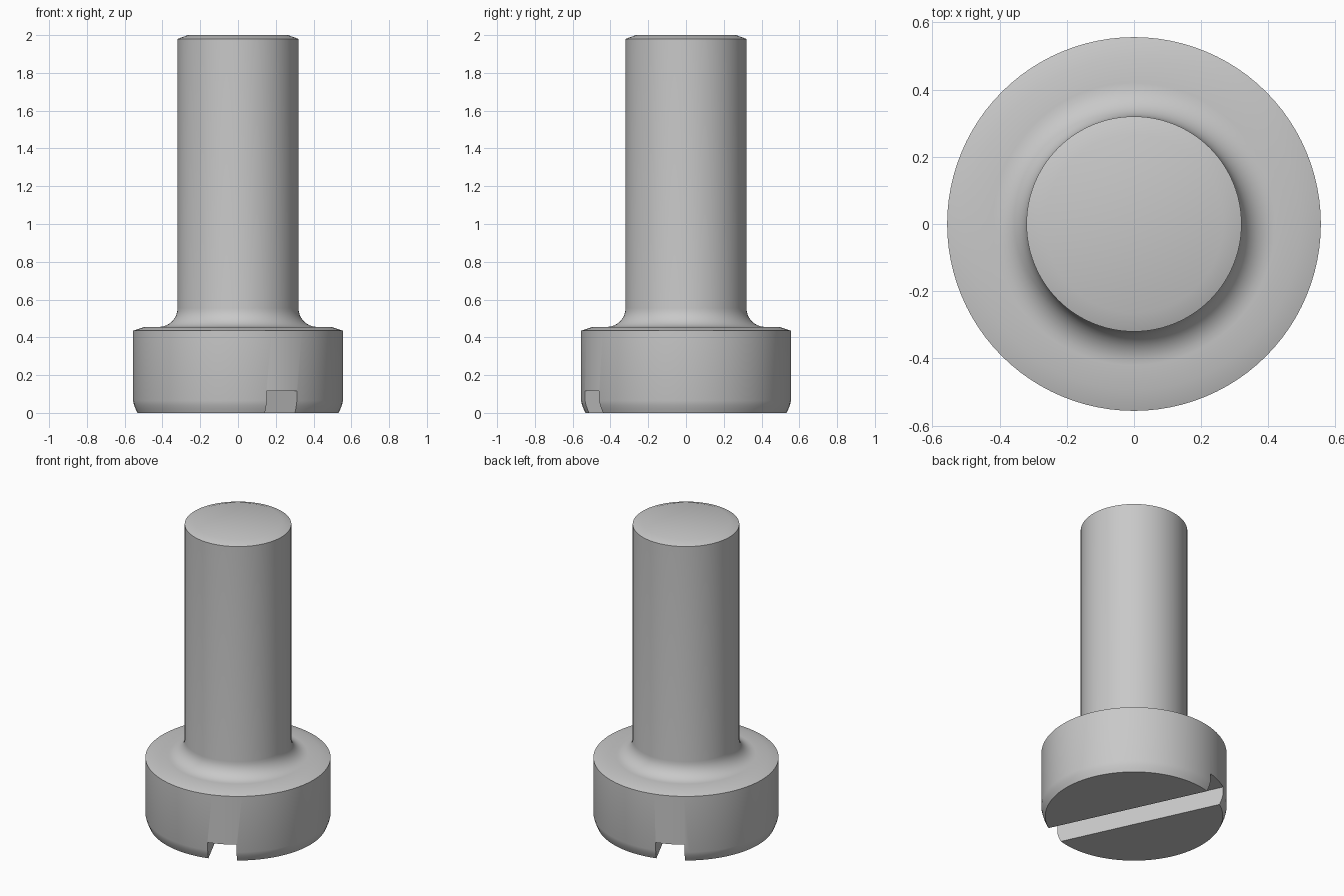
import bpy, bmesh, math
from mathutils import Matrix, Vector

if "Cube" in bpy.data.objects:
    bpy.data.objects.remove(bpy.data.objects["Cube"], do_unlink=True)

SHAFT_R, HEAD_R, HEAD_TOP, FILLET = 0.32, 0.556, 0.455, 0.1
SLOT_WIDTH, SLOT_DEPTH, SLOT_ANGLE = 0.176, 0.115, math.radians(-65)

# Plain steel
steel = bpy.data.materials.new("steel_grey")
steel.use_nodes = True
colour = (0.58, 0.58, 0.58, 1)
steel.diffuse_color = colour
steel.node_tree.nodes["Principled BSDF"].inputs["Base Color"].default_value = colour


def make_object(name, bm):
    bmesh.ops.recalc_face_normals(bm, faces=bm.faces)
    mesh = bpy.data.meshes.new(name)
    bm.to_mesh(mesh)
    bm.free()
    mesh.materials.append(steel)
    obj = bpy.data.objects.new(name, mesh)
    bpy.context.collection.objects.link(obj)
    return obj


# Turned profile as (radius, height), from the head's underside to the shaft tip
profile = [(0, 0), (0.533, 0), (0.542, 0.02), (0.55, 0.04), (HEAD_R, 0.065),
           (HEAD_R, 0.435), (0.495, HEAD_TOP)]
for i in range(9):
    a = math.pi / 2 * i / 8
    profile.append((SHAFT_R + FILLET * (1 - math.sin(a)),
                    HEAD_TOP + FILLET * (1 - math.cos(a))))
profile += [(SHAFT_R, 1.98), (0.265, 2), (0, 2)]

# Screw body: the profile spun round the z axis
bm = bmesh.new()
verts = [bm.verts.new((r, 0, z)) for r, z in profile]
edges = [bm.edges.new(pair) for pair in zip(verts, verts[1:])]
bmesh.ops.spin(bm, geom=verts + edges, cent=(0, 0, 0), axis=(0, 0, 1),
               angle=math.tau, steps=96, use_duplicate=False)
bmesh.ops.remove_doubles(bm, verts=bm.verts, dist=0.0005)
screw = make_object("screw_body", bm)

# Driver slot cut straight across the underside
bm = bmesh.new()
bmesh.ops.create_cube(bm, size=1, matrix=Matrix.Rotation(SLOT_ANGLE, 4, "Z")
                      @ Matrix.Diagonal(Vector((2, SLOT_WIDTH, 2 * SLOT_DEPTH, 1))))
cutter = make_object("slot_cutter", bm)

cut = screw.modifiers.new("driver_slot", "BOOLEAN")
cut.operation = "DIFFERENCE"
cut.solver = "EXACT"
cut.object = cutter
bpy.ops.object.select_all(action="DESELECT")
bpy.context.view_layer.objects.active = screw
screw.select_set(True)
bpy.ops.object.modifier_apply(modifier=cut.name)
bpy.data.objects.remove(cutter, do_unlink=True)

bpy.ops.object.shade_smooth_by_angle(angle=math.radians(30))
